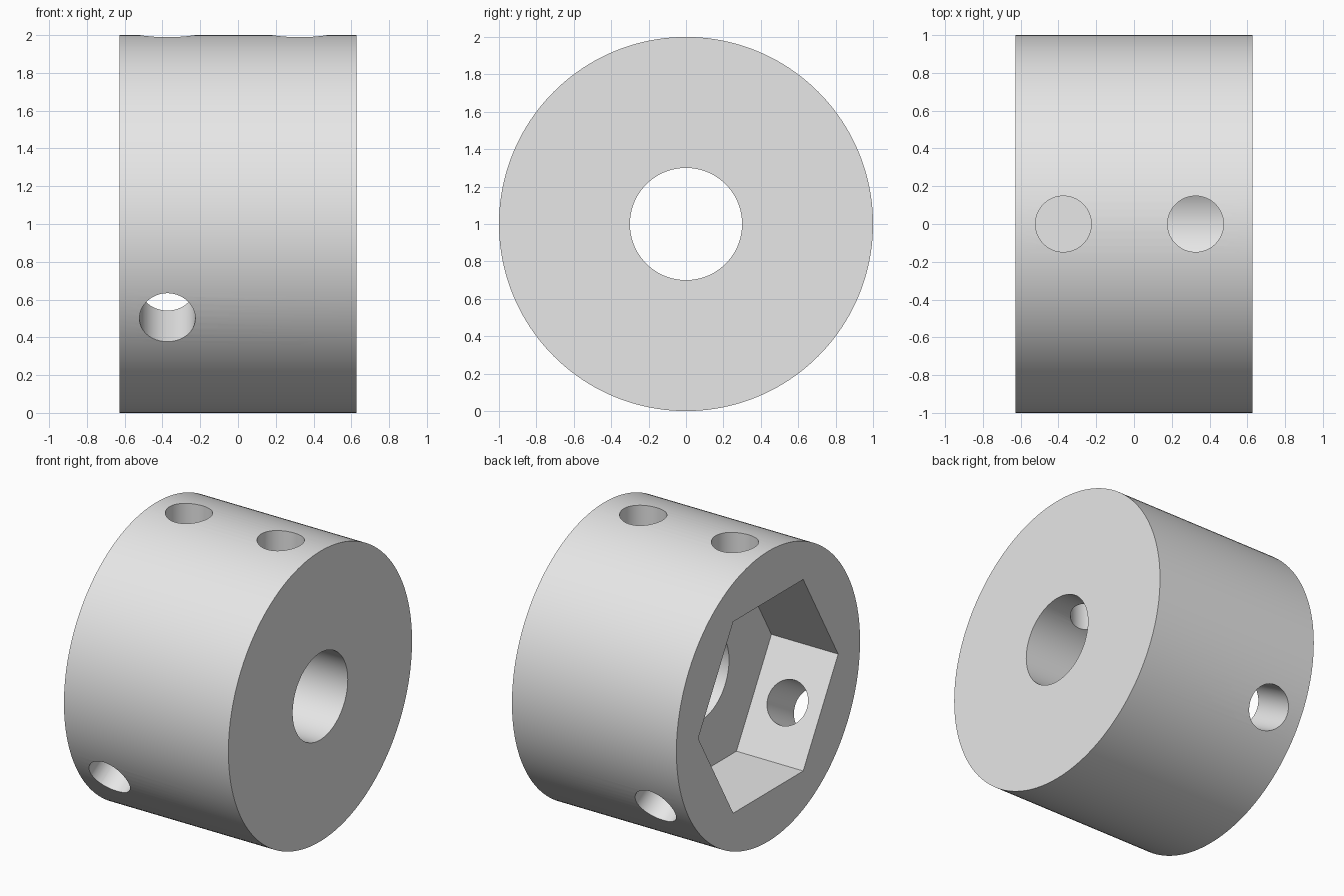
import bpy
import math
from mathutils import Vector, Matrix

cube = bpy.data.objects.get("Cube")
if cube:
    bpy.data.objects.remove(cube, do_unlink=True)

HALF = 0.627          # half width of the hub along x
CENTRE_Z = 1.0
POCKET_FLOOR = -0.118
POCKET_HOLE_X = -0.374
BORE_HOLE_X = 0.326


def axial(name, radius, x0, x1, sides):
    """Prism or cylinder lying along x."""
    bpy.ops.mesh.primitive_cylinder_add(
        vertices=sides, radius=radius, depth=x1 - x0,
        location=((x0 + x1) / 2, 0, CENTRE_Z), rotation=(0, math.pi / 2, 0))
    obj = bpy.context.object
    obj.name = name
    return obj


def radial(name, x, angle, radius=0.148, length=1.2):
    """Cylinder running outward from the axis, angle measured from straight up."""
    turn = Matrix.Rotation(angle, 4, 'X')
    middle = turn @ Vector((0, 0, length / 2))
    bpy.ops.mesh.primitive_cylinder_add(
        vertices=64, radius=radius, depth=length,
        location=(x, middle.y, CENTRE_Z + middle.z), rotation=(angle, 0, 0))
    obj = bpy.context.object
    obj.name = name
    return obj


# Solid drum
hub = axial("hub", 1.0, -HALF, HALF, 160)

# Central bore, hexagonal pocket and screw holes
cutters = [
    axial("bore_cutter", 0.3, -1, 1, 96),
    axial("hex_pocket_cutter", 0.762, -1, POCKET_FLOOR, 6),
    radial("bore_screw_cutter", BORE_HOLE_X, 0),
]
for i in range(3):
    cutters.append(radial("pocket_screw_cutter", POCKET_HOLE_X, i * math.tau / 3))

bpy.ops.object.select_all(action='DESELECT')
hub.select_set(True)
bpy.context.view_layer.objects.active = hub
for cutter in cutters:
    cutter.hide_render = True
    mod = hub.modifiers.new("cut", 'BOOLEAN')
    mod.operation = 'DIFFERENCE'
    mod.solver = 'EXACT'
    mod.object = cutter
    bpy.ops.object.modifier_apply(modifier=mod.name)
for cutter in cutters:
    bpy.data.objects.remove(cutter, do_unlink=True)

# Plain grey finish
grey = bpy.data.materials.new("light_grey")
grey.use_nodes = True
colour = (0.8, 0.8, 0.8, 1)
grey.diffuse_color = colour
grey.node_tree.nodes["Principled BSDF"].inputs["Base Color"].default_value = colour
hub.data.materials.clear()
hub.data.materials.append(grey)

bpy.ops.object.shade_smooth_by_angle(angle=math.radians(25))
